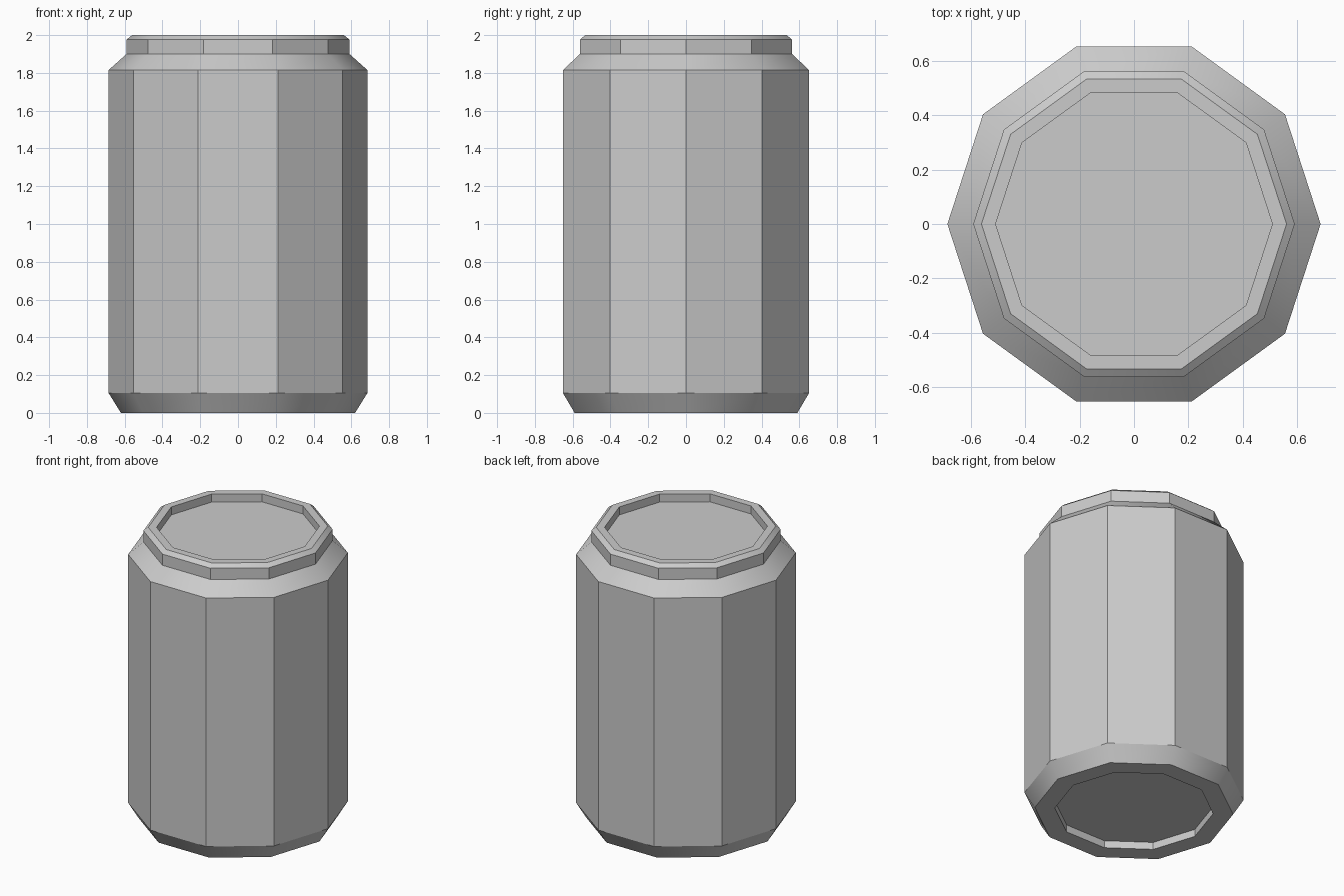
import bpy, bmesh, math

if "Cube" in bpy.data.objects:
    bpy.data.objects.remove(bpy.data.objects["Cube"])

SIDES = 10

# Can profile from the bottom recess to the lid: (radius, height)
profile = [
    (0.495, 0.05), (0.495, 0.0),            # bottom recess
    (0.62, 0.0), (0.685, 0.105),            # foot and lower bevel
    (0.685, 1.815), (0.59, 1.90),           # body and shoulder
    (0.59, 1.977), (0.56, 2.0),             # neck and rim bevel
    (0.508, 2.0), (0.508, 1.945),           # rim and lid recess
]
smooth_bands = {2, 4, 6}  # bevels that shade smoothly around the can

bm = bmesh.new()
rings = []
for r, z in profile:
    rings.append([bm.verts.new((r * math.cos(2 * math.pi * i / SIDES),
                                r * math.sin(2 * math.pi * i / SIDES), z))
                  for i in range(SIDES)])

# Side bands
for a, b in zip(rings, rings[1:]):
    for i in range(SIDES):
        j = (i + 1) % SIDES
        bm.faces.new((a[i], a[j], b[j], b[i]))

# Base and lid discs
bm.faces.new(rings[0][::-1])
bm.faces.new(rings[-1])

# Sharp edges everywhere except around the bevels
for f in bm.faces:
    f.smooth = True
for e in bm.edges:
    e.smooth = False
for k in smooth_bands:
    for lo, hi in zip(rings[k], rings[k + 1]):
        bm.edges.get((lo, hi)).smooth = True
bmesh.ops.recalc_face_normals(bm, faces=bm.faces[:])

mesh = bpy.data.meshes.new("drink_can")
bm.to_mesh(mesh)
bm.free()
can = bpy.data.objects.new("drink_can", mesh)
bpy.context.collection.objects.link(can)
